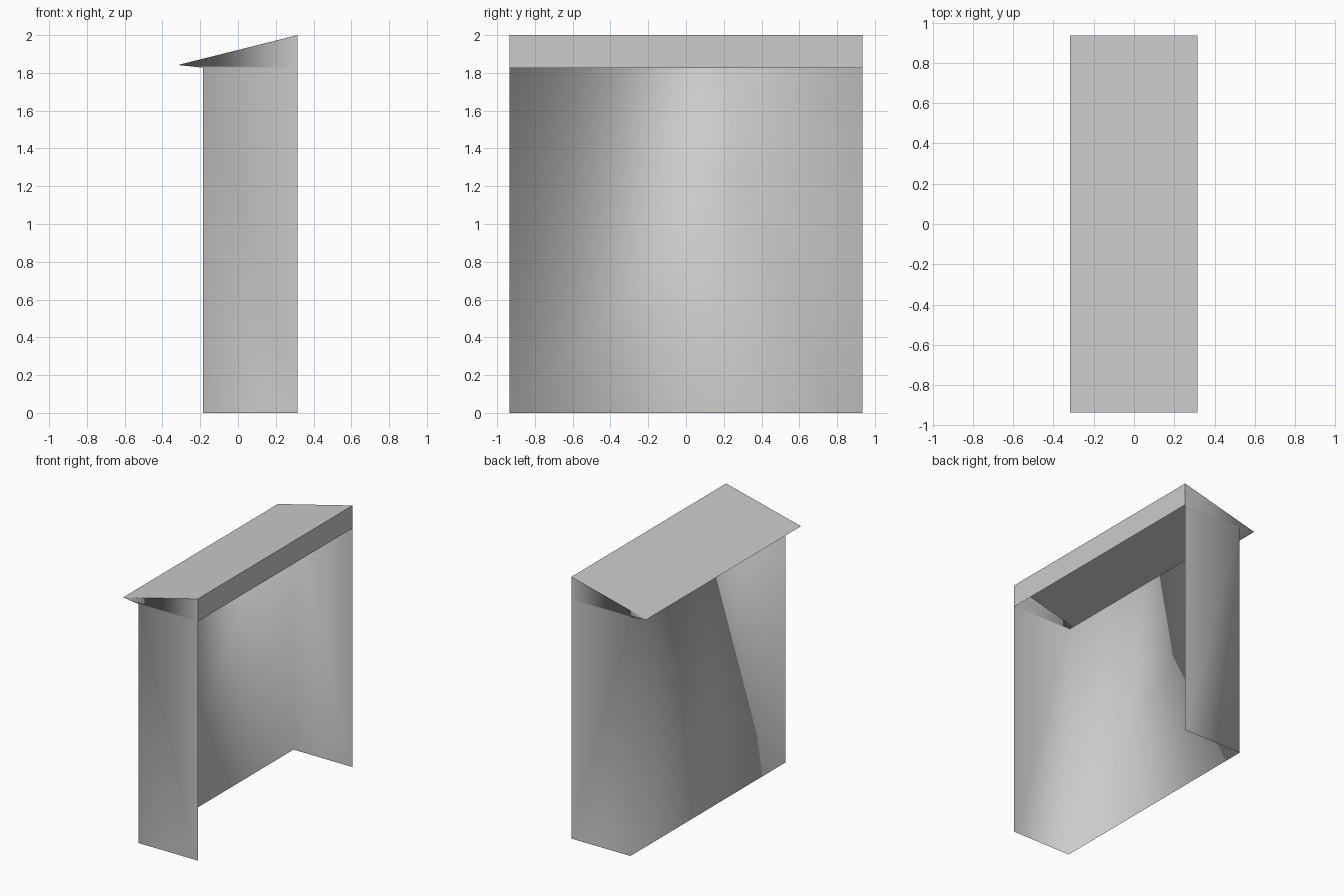
import bpy
import bmesh

cube = bpy.data.objects.get("Cube")
if cube:
    bpy.data.objects.remove(cube, do_unlink=True)

# Plain grey sheet material
grey = bpy.data.materials.new("plain_grey")
grey.use_nodes = True
grey.diffuse_color = (0.6, 0.6, 0.6, 1)
grey.node_tree.nodes["Principled BSDF"].inputs["Base Color"].default_value = (0.6, 0.6, 0.6, 1)

HALF = 0.935                      # half the length along y
OPEN_X, WALL_X, EAVE_X = 0.315, -0.185, -0.318
WALL_TOP, EAVE_Z, RIDGE = 1.827, 1.842, 2.0

# Section points (x, z)
P = {
    "front_foot": (OPEN_X, 0), "back_foot": (WALL_X, 0),
    "back_top": (WALL_X, WALL_TOP), "front_top": (OPEN_X, WALL_TOP),
    "eave": (EAVE_X, EAVE_Z), "ridge": (OPEN_X, RIDGE),
}


def sheet(name, strips=(), ends=(), smooth=False):
    """Strips span the full length between two section points; ends close both y sides."""
    bm = bmesh.new()
    verts = {}

    def v(key, side):
        if (key, side) not in verts:
            x, z = P[key]
            verts[key, side] = bm.verts.new((x, side * HALF, z))
        return verts[key, side]

    for a, b in strips:
        bm.faces.new((v(a, -1), v(b, -1), v(b, 1), v(a, 1)))
    for keys in ends:
        for side in (-1, 1):
            bm.faces.new([v(k, side) for k in keys])
    bmesh.ops.recalc_face_normals(bm, faces=bm.faces)
    # Point the panels outward
    bm.faces.ensure_lookup_table()
    first = bm.faces[0]
    first.normal_update()
    outward = first.calc_center_median()
    outward.z -= 1
    if first.normal.dot(outward) < 0:
        bmesh.ops.reverse_faces(bm, faces=bm.faces)
    for f in bm.faces:
        f.smooth = smooth
    mesh = bpy.data.meshes.new(name)
    bm.to_mesh(mesh)
    bm.free()
    mesh.materials.append(grey)
    obj = bpy.data.objects.new(name, mesh)
    bpy.context.collection.objects.link(obj)
    return obj


# Back wall, side walls, gables and eave underside share softened corners
sheet("wall_shell",
      strips=[("back_foot", "back_top"), ("back_top", "eave")],
      ends=[("front_foot", "back_foot", "back_top", "front_top"),
            ("front_top", "back_top", "eave", "ridge")],
      smooth=True)

# Sloping roof panel and the band over the opening
sheet("roof_panel", strips=[("eave", "ridge")])
sheet("front_fascia", strips=[("front_top", "ridge")])
